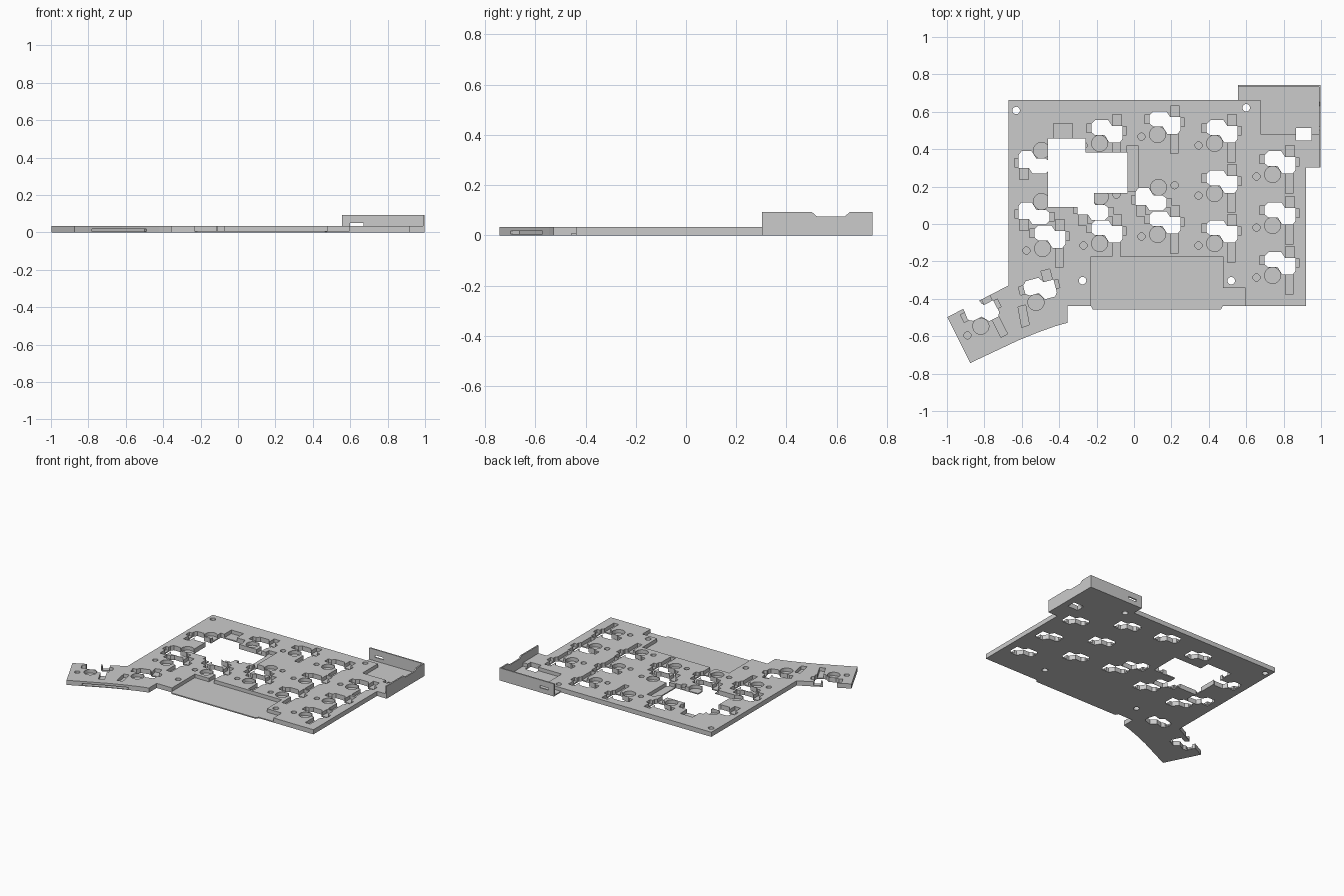
import bpy, bmesh, math
from mathutils import Matrix, Vector

cube = bpy.data.objects.get("Cube")
if cube:
    bpy.data.objects.remove(cube, do_unlink=True)

UNIT = 0.01                 # plan dimensions are in hundredths
SHIFT = Vector((0, -0.8))   # centres the plan in depth
TOP, FLOOR, WALL = 3.4, 0.8, 9.2
ABOVE, BELOW = 6, -2        # cutter reach past the plate

grey = bpy.data.materials.new("Grey plastic")
grey.use_nodes = True
grey.diffuse_color = (0.6, 0.6, 0.6, 1)
grey.node_tree.nodes["Principled BSDF"].inputs["Base Color"].default_value = grey.diffuse_color


def prism(bm, points, low, high):
    """Extrude a plan outline from low to high."""
    rows = [[bm.verts.new(Vector((x + SHIFT.x, y + SHIFT.y, z)) * UNIT) for x, y in points]
            for z in (low, high)]
    bm.faces.new(rows[0])
    bm.faces.new(rows[1])
    n = len(points)
    for i in range(n):
        j = (i + 1) % n
        bm.faces.new((rows[0][i], rows[0][j], rows[1][j], rows[1][i]))


def rect(x0, x1, y0, y1):
    return [(x0, y0), (x1, y0), (x1, y1), (x0, y1)]


def disc(x, y, r, n=24):
    return [(x + r * math.cos(math.tau * i / n), y + r * math.sin(math.tau * i / n))
            for i in range(n)]


def finish(name, bm, helper=False):
    bmesh.ops.recalc_face_normals(bm, faces=bm.faces)
    mesh = bpy.data.meshes.new(name)
    bm.to_mesh(mesh)
    bm.free()
    mesh.materials.append(grey)
    ob = bpy.data.objects.new(name, mesh)
    bpy.context.collection.objects.link(ob)
    if helper:
        ob.hide_render = True
        ob.hide_viewport = True
        ob.display_type = 'WIRE'
    return ob


def solid(name, shapes, helper=False):
    bm = bmesh.new()
    for points, low, high in shapes:
        prism(bm, points, low, high)
    return finish(name, bm, helper)


def cut(target, cutter):
    mod = target.modifiers.new(cutter.name, 'BOOLEAN')
    mod.operation = 'DIFFERENCE'
    mod.solver = 'EXACT'
    mod.use_self = True
    mod.object = cutter


# Plate outline: main field, connector corner, front lip and angled thumb wing
outline = [(-67, 67), (55.5, 67), (55.5, 75), (99.8, 75), (99.8, 31), (92, 31), (92, -43),
           (47.5, -43), (46.5, -45), (-22, -45), (-23, -43), (-35.5, -43), (-35.5, -52),
           (-42, -53.8), (-52, -57.4), (-62, -61.5), (-87.5, -73.5), (-99.8, -49), (-67, -32)]
plate = solid("plate", [(outline, 0, TOP)])

# Socket pattern shared by every key
HOLE = [(-8, 4), (-6, 6), (1, 6), (3, 3), (8.5, 3), (8.5, -4), (7, -6), (1.5, -6),
        (-1, -2), (-6, -2), (-8, -0.5)]
POCKETS = [rect(-10.7, -7.5, -0.5, 4), rect(8, 10.7, -2, 2.5), rect(3.2, 8, 2.5, 9),
           disc(-3.7, -6.4, 4.3)]
CONTACT = disc(-12.3, -7.5, 1.9)
CHANNEL = rect(3.2, 7.2, -16.5, -5)

keys = [(x, y, 0) for x, rows in (
    (77.8, (33.7, 6.4, -20.3)), (46.8, (50.3, 23.5, -3.2)), (16.3, (55, 1.6)),
    (-14.7, (50.3, -3.2)), (-45.2, (-5.9,))) for y in rows]
keys += [(9.4, 14, 180), (-53.2, 6.4, 180), (-21.7, 9, 180), (-53.2, 33.7, 180)]
keys += [(-50.5, -34, 15), (-81.5, -46.5, 27)]

holes, pockets = [], []
for x, y, angle in keys:
    turn = Matrix.Rotation(math.radians(angle), 2)

    def place(points):
        return [tuple(turn @ Vector(p) + Vector((x, y))) for p in points]

    holes.append(place(HOLE))
    pockets += [place(p) for p in POCKETS]
    if angle != 15:
        pockets.append(place(CONTACT))
    if angle in (0, 27):
        pockets.append(place(CHANNEL))

# Controller opening, screw holes, connector hole and open wing notch
holes.append([(-46, 46.5), (-26, 46.5), (-26, 39), (-3.5, 39), (-3.5, 17.5),
              (-21.5, 17.5), (-21.5, 10), (-46, 10)])
holes += [disc(x, y, 2) for x, y in ((-63, 61.5), (60, 63), (-27.5, -29.5), (52, -29.5))]
holes.append(rect(86.5, 95, 45.5, 52))
holes.append([(-91.5, -44), (-89, -50), (-80, -46), (-82, -41), (-85, -38)])

# Wire clearances, battery bay and connector bay
pockets += [rect(-4, 2.4, 18.5, 42.5), rect(-43, -33, 46, 54.5),
            [(-62, -43.5), (-58, -42.5), (-56, -53), (-60, -54.5)],
            [(-23, -16.5), (47.5, -16.5), (47.5, -33.5), (59.5, -33.5), (59.5, -48), (-23, -48)],
            [(54, 67), (67.5, 67), (67.5, 49), (98.8, 49), (98.8, 74), (54, 74)]]

cut(plate, solid("pocket_cutter", [(p, FLOOR, ABOVE) for p in pockets], True))
cut(plate, solid("hole_cutter", [(p, BELOW, ABOVE + 1) for p in holes], True))

# Slot in the front edge of the thumb wing
slot = [(-77, -73), (-48, -60), (-50, -53), (-79, -65.5)]
cut(plate, solid("slot_cutter", [(slot, 0.5, 1.8)], True))

# Back wall with a small window
back_wall = solid("back_wall", [(rect(55.5, 99.8, 74, 75), 0, WALL)])
cut(back_wall, solid("window_cutter", [(rect(60, 67, 72, 77), 1.6, 5)], True))

# Side wall with a dipped top edge
bm = bmesh.new()
profile = [(31, 0), (75, 0), (75, WALL), (66, WALL), (64, 7.5), (53, 7.5), (51, WALL), (31, WALL)]
face = bm.faces.new([bm.verts.new(Vector((98.8, y + SHIFT.y, z)) * UNIT) for y, z in profile])
new = bmesh.ops.extrude_face_region(bm, geom=[face])["geom"]
bmesh.ops.translate(bm, verts=[v for v in new if isinstance(v, bmesh.types.BMVert)],
                    vec=(UNIT, 0, 0))
side_wall = finish("side_wall", bm)
